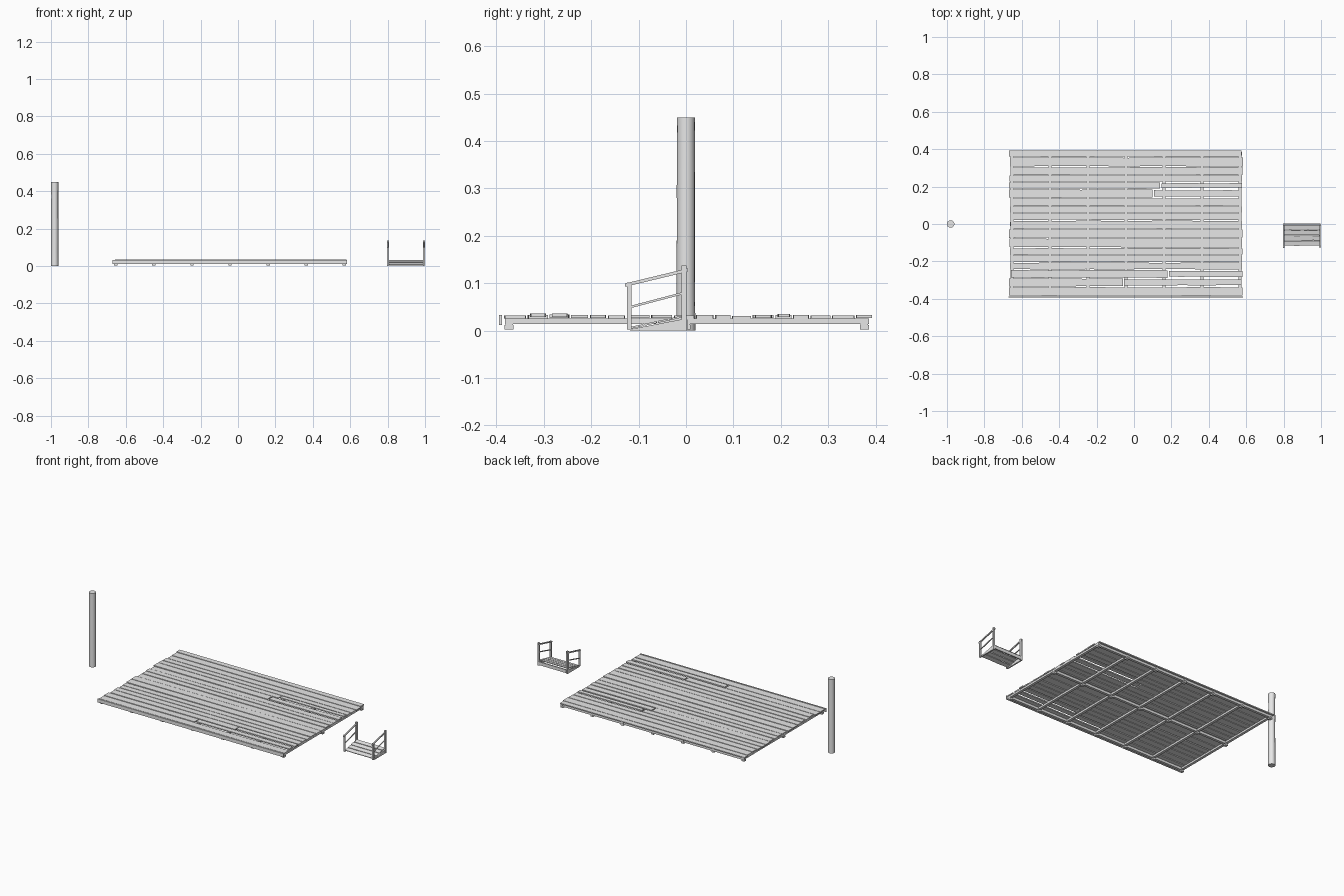
import bpy
import bmesh
import math
import random
from mathutils import Vector

random.seed(4)
if "Cube" in bpy.data.objects:
    bpy.data.objects.remove(bpy.data.objects["Cube"])

grey = bpy.data.materials.new("plain_grey")
grey.use_nodes = True
grey.diffuse_color = (0.8, 0.8, 0.8, 1)
grey.node_tree.nodes["Principled BSDF"].inputs["Base Color"].default_value = (0.8, 0.8, 0.8, 1)


def finish(name, bm):
    bmesh.ops.recalc_face_normals(bm, faces=bm.faces)
    mesh = bpy.data.meshes.new(name)
    bm.to_mesh(mesh)
    bm.free()
    mesh.materials.append(grey)
    obj = bpy.data.objects.new(name, mesh)
    bpy.context.collection.objects.link(obj)
    return obj


def block(name, lo, hi):
    """Box between two corners."""
    lo, hi = Vector(lo), Vector(hi)
    bm = bmesh.new()
    bmesh.ops.create_cube(bm, size=1)
    for v in bm.verts:
        v.co = (lo + hi) / 2 + v.co * (hi - lo)
    return finish(name, bm)


def prism_x(name, x0, x1, profile):
    """Side profile of (y, z) points extruded along x."""
    bm = bmesh.new()
    face = bm.faces.new([bm.verts.new((x0, y, z)) for y, z in profile])
    geom = bmesh.ops.extrude_face_region(bm, geom=[face])["geom"]
    for v in geom:
        if isinstance(v, bmesh.types.BMVert):
            v.co.x = x1
    return finish(name, bm)


def rail(name, x, start, end, size):
    """Sloping bar whose ends are cut upright."""
    (y0, z0), (y1, z1), h = start, end, size / 2
    prism_x(name, x - h, x + h, [(y0, z0 - h), (y1, z1 - h), (y1, z1 + h), (y0, z0 + h)])


def plank(name, x0, x1, y0, y1, z0, z1, wobble=0.002):
    """Worn board along x with slightly uneven long edges."""
    obj = block(name, (x0, y0, z0), (x1, y1, z1))
    bm = bmesh.new()
    bm.from_mesh(obj.data)
    long_edges = [e for e in bm.edges
                  if abs(e.verts[0].co.x - e.verts[1].co.x) > (x1 - x0) / 2]
    bmesh.ops.subdivide_edges(bm, edges=long_edges, cuts=5)
    rings = {}
    for v in bm.verts:
        key = (round(v.co.x, 3), v.co.y > (y0 + y1) / 2)
        shift = rings.setdefault(key, random.uniform(0, wobble))
        v.co.y += -shift if key[1] else shift
    bm.to_mesh(obj.data)
    bm.free()
    return obj


# Round mooring post
bm = bmesh.new()
bmesh.ops.create_cone(bm, cap_ends=True, segments=14, radius1=0.02, radius2=0.0195, depth=0.45)
sides = [e for e in bm.edges if abs(e.verts[0].co.z - e.verts[1].co.z) > 0.4]
bmesh.ops.subdivide_edges(bm, edges=sides, cuts=5)
for v in bm.verts:
    if abs(v.co.z) < 0.2:
        scale = random.uniform(0.95, 1)
        v.co.x *= scale
        v.co.y *= scale
    v.co += Vector((-0.98, 0, 0.225))
post = finish("mooring_post", bm)
for poly in post.data.polygons:
    poly.use_smooth = abs(poly.normal.z) < 0.9

# Deck boards: row edges from front to back
rows = [-0.385, -0.335, -0.289, -0.244, -0.204, -0.166, -0.126, -0.075, -0.027,
        0.02, 0.06, 0.096, 0.139, 0.187, 0.225, 0.262, 0.307, 0.358, 0.395]
splits = {1: -0.06, 2: 0.18, 12: 0.1, 14 - 1: 0.14}
lift = {1: 0.003, 2: 0.002, 11: -0.002, 13: 0.003}
for i, (a, b) in enumerate(zip(rows, rows[1:])):
    x0 = -0.67 + random.uniform(0, 0.012)
    x1 = 0.582 - random.uniform(0, 0.008)
    z0 = 0.026 + random.uniform(-0.001, 0.001)
    name = f"deck_board_{i + 1}"
    a, b = a + 0.001, b - 0.002
    if i in splits:
        s, up = splits[i], lift.get(i, 0)
        plank(name + "_right", x0, s, a, b, z0, z0 + 0.007)
        plank(name + "_left", s + 0.006, x1, a + 0.005, b - 0.004, z0 + up, z0 + up + 0.007)
    else:
        up = lift.get(i, 0)
        plank(name, x0, x1, a, b, z0 + up, z0 + up + 0.0065)
block("deck_front_fascia", (-0.67, -0.394, 0.012), (0.582, -0.388, 0.033))

# Deck frame: cross joists, long beams and feet where they meet
beam_rows = (-0.373, 0, 0.376)
for y in beam_rows:
    block("long_beam", (-0.66, y - 0.008, 0.0105), (0.575, y + 0.008, 0.025))
for i in range(7):
    x = -0.653 + i * 0.2035
    block("cross_joist", (x - 0.008, -0.382, 0.0145), (x + 0.008, 0.386, 0.0255))
    for y in beam_rows:
        block("joist_foot", (x - 0.009, y - 0.0095, 0.003), (x + 0.009, y + 0.0095, 0.0115))

# Boarding ramp: sides with posts and rails
for side, x in (("right", 0.801), ("left", 0.994)):
    block(f"ramp_front_post_{side}", (x - 0.005, -0.124, 0.002), (x + 0.005, -0.115, 0.102))
    block(f"ramp_back_post_{side}", (x - 0.005, -0.009, 0.002), (x + 0.005, 0.001, 0.137))
    rail(f"ramp_handrail_{side}", x, (-0.129, 0.096), (0.004, 0.128), 0.007)
    rail(f"ramp_middle_rail_{side}", x, (-0.117, 0.05), (-0.007, 0.079), 0.005)
    prism_x(f"ramp_stringer_{side}", x - 0.004, x + 0.004,
            [(-0.118, 0), (0.002, 0), (0.002, 0.026), (-0.118, 0.003)])

# Ramp boards laid on the slope
slope = math.atan2(0.025, 0.115)
for i in range(4):
    y = -0.103 + i * 0.0285
    board = plank(f"ramp_board_{i + 1}", -0.096 + random.uniform(0, 0.003), 0.096,
                  -0.0135, 0.0135, -0.002, 0.002, 0.0015)
    board.location = (0.8975, y, 0.009 + 0.0062 * i)
    board.rotation_euler.x = slope
block("ramp_back_sill", (0.805, -0.004, 0.004), (0.99, 0.003, 0.024))
